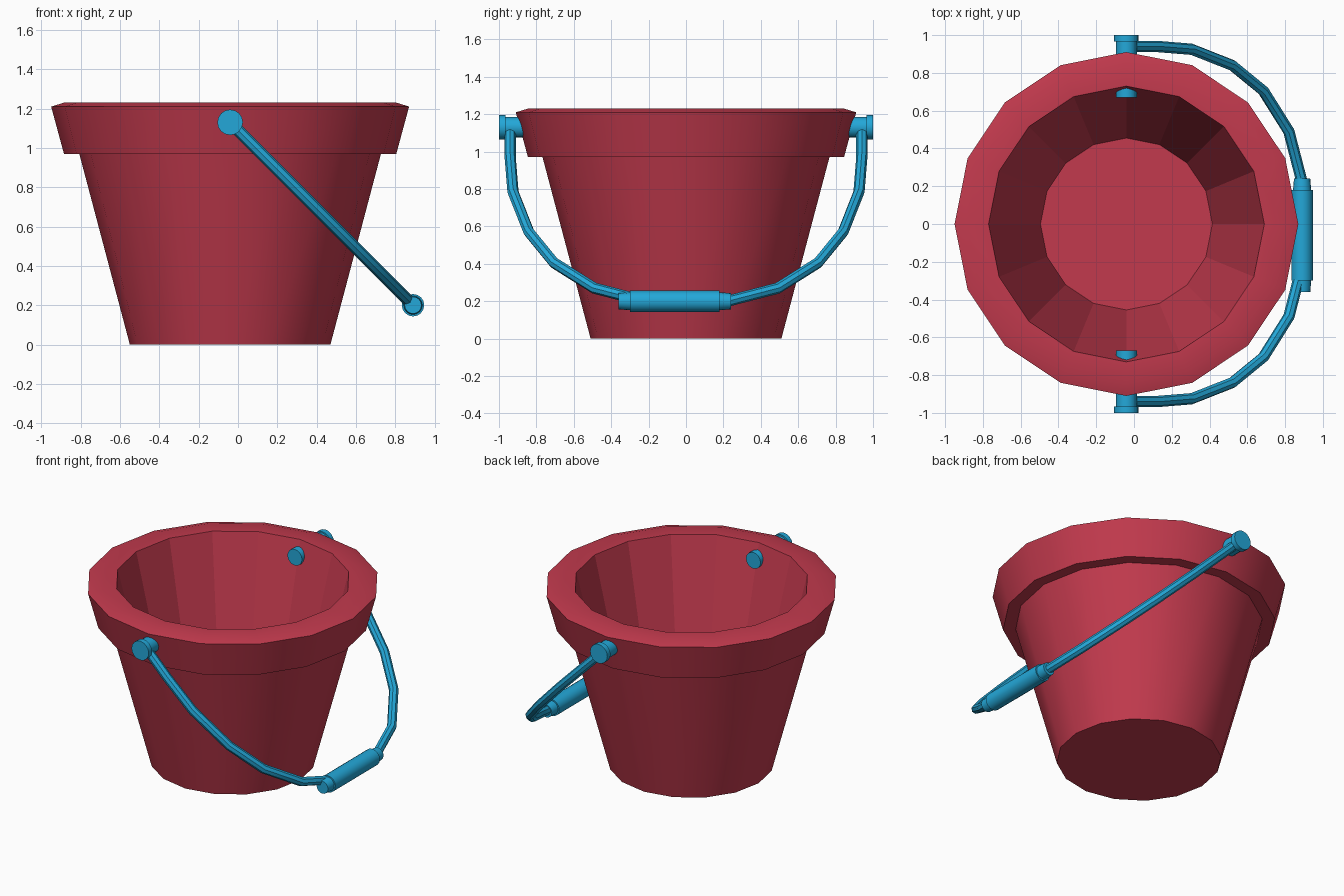
import bpy
import math
from mathutils import Vector

if "Cube" in bpy.data.objects:
    bpy.data.objects.remove(bpy.data.objects["Cube"], do_unlink=True)

CENTRE_X = -0.04
PIVOT_Z = 1.13
TAU = 2 * math.pi


def make_material(name, colour):
    mat = bpy.data.materials.new(name)
    mat.use_nodes = True
    mat.diffuse_color = colour
    mat.node_tree.nodes["Principled BSDF"].inputs["Base Color"].default_value = colour
    return mat


red = make_material("bucket red", (0.54, 0.042, 0.075, 1))
blue = make_material("handle blue", (0.017, 0.39, 0.69, 1))


def lathe(name, profile, sides, origin, axis, mat, flat_bands=()):
    """Spin (radius, distance) points round an axis and cap both ends."""
    turn = Vector((0, 0, 1)).rotation_difference(Vector(axis))
    verts, faces = [], []
    for radius, dist in profile:
        for i in range(sides):
            a = TAU * i / sides
            point = Vector((radius * math.cos(a), radius * math.sin(a), dist))
            verts.append(turn @ point + Vector(origin))
    for band in range(len(profile) - 1):
        for i in range(sides):
            j = (i + 1) % sides
            low, high = band * sides, (band + 1) * sides
            faces.append((low + i, low + j, high + j, high + i))
    last = (len(profile) - 1) * sides
    faces.append(tuple(reversed(range(sides))))
    faces.append(tuple(range(last, last + sides)))
    mesh = bpy.data.meshes.new(name)
    mesh.from_pydata(verts, [], faces)
    mesh.materials.append(mat)
    obj = bpy.data.objects.new(name, mesh)
    bpy.context.collection.objects.link(obj)
    smooth(obj)
    for poly in mesh.polygons:
        if poly.index // sides in flat_bands:
            poly.use_smooth = False
    return obj


def smooth(obj):
    bpy.ops.object.select_all(action='DESELECT')
    obj.select_set(True)
    bpy.context.view_layer.objects.active = obj
    bpy.ops.object.shade_smooth_by_angle(angle=math.radians(30))


# Bucket: tapered wall, overhanging rim, faceted inside and floor
bucket_profile = [(0.51, 0), (0.767, 0.97), (0.845, 0.97), (0.91, 1.21),
                  (0.845, 1.23), (0.73, 1.23), (0.455, 0.09)]
lathe("bucket", bucket_profile, 16, (CENTRE_X, 0, 0), (0, 0, 1), red, flat_bands=(5,))

# Pivot pegs pass through the wall on both sides and end in a wider head
peg_profile = [(0.055, 0.67), (0.055, 0.965), (0.065, 0.965), (0.065, 1.0)]
for side, label in ((-1, "front"), (1, "back")):
    lathe(label + "_pivot_peg", peg_profile, 16,
          (CENTRE_X, 0, PIVOT_Z), (0, side, 0), blue)

# Bail wire: half path as (y, drop), mirrored, hanging at 45 degrees
half = [(0.94, 0), (0.94, 0.16), (0.925, 0.345), (0.84, 0.56),
        (0.705, 0.725), (0.49, 0.86), (0.22, 0.93)]
path = half + [(-y, s) for y, s in reversed(half)]
curve = bpy.data.curves.new("bail_wire", 'CURVE')
curve.dimensions = '3D'
curve.bevel_depth = 0.03
curve.bevel_resolution = 2
curve.use_fill_caps = True
spline = curve.splines.new('POLY')
spline.points.add(len(path) - 1)
for point, (y, s) in zip(spline.points, path):
    point.co = (CENTRE_X + s, y, PIVOT_Z - s, 1)
curve.materials.append(blue)
wire = bpy.data.objects.new("bail_wire", curve)
bpy.context.collection.objects.link(wire)
bpy.ops.object.select_all(action='DESELECT')
wire.select_set(True)
bpy.context.view_layer.objects.active = wire
bpy.ops.object.convert(target='MESH')
smooth(bpy.context.view_layer.objects.active)

# Hand grip with a narrower collar at each end
grip_profile = [(0.043, -0.30), (0.048, -0.24), (0.057, -0.24),
                (0.057, 0.24), (0.048, 0.24), (0.043, 0.30)]
lathe("hand_grip", grip_profile, 16,
      (CENTRE_X + 0.93, -0.06, PIVOT_Z - 0.93), (0, 1, 0), blue)
